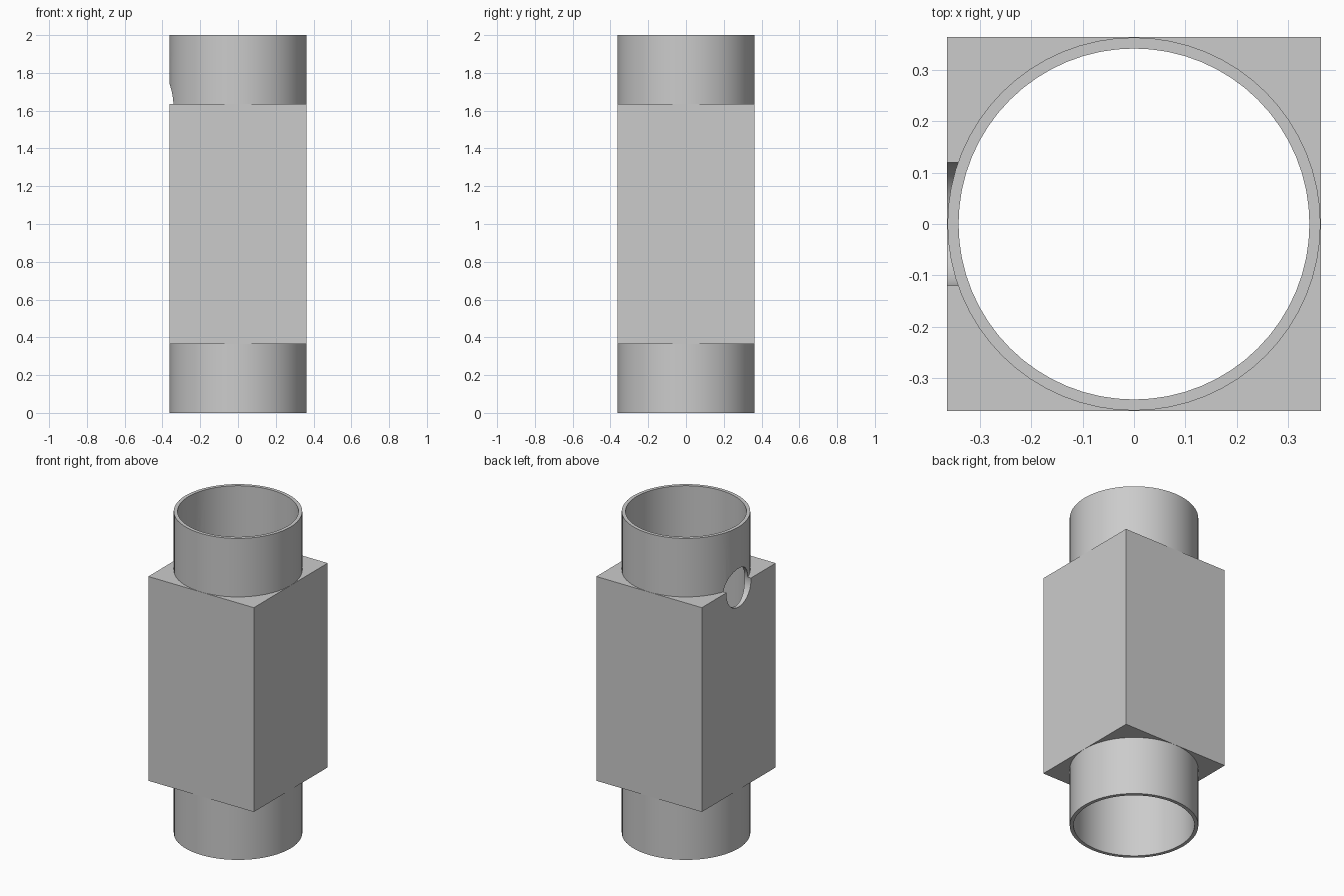
import bpy
import math

cube = bpy.data.objects.get("Cube")
if cube:
    bpy.data.objects.remove(cube)

HEIGHT, HALF = 2.0, 0.363
BLOCK_LOW, BLOCK_HIGH = 0.365, 1.636
OUTER, BORE, HOLE = 0.3625, 0.341, 0.12

grey = bpy.data.materials.new("plain grey")
grey.use_nodes = True
colour = (0.6, 0.6, 0.6, 1)
grey.diffuse_color = colour
grey.node_tree.nodes["Principled BSDF"].inputs["Base Color"].default_value = colour


def cylinder(name, radius, depth, location, rotation=(0, 0, 0)):
    bpy.ops.mesh.primitive_cylinder_add(
        vertices=64, radius=radius, depth=depth, location=location, rotation=rotation)
    obj = bpy.context.object
    obj.name = name
    obj.data.materials.append(grey)
    return obj


def combine(target, tool, operation):
    mod = target.modifiers.new(operation.lower(), "BOOLEAN")
    mod.operation = operation
    mod.solver = "EXACT"
    mod.object = tool
    bpy.context.view_layer.objects.active = target
    bpy.ops.object.modifier_apply(modifier=mod.name)
    bpy.data.objects.remove(tool)


# Square middle block
bpy.ops.mesh.primitive_cube_add(size=1, location=(0, 0, (BLOCK_LOW + BLOCK_HIGH) / 2))
body = bpy.context.object
body.name = "pipe_housing"
body.scale = (2 * HALF, 2 * HALF, BLOCK_HIGH - BLOCK_LOW)
bpy.ops.object.transform_apply(location=True, rotation=True, scale=True)
body.data.materials.append(grey)

# Round pipe ends and the open bore
middle = (0, 0, HEIGHT / 2)
combine(body, cylinder("pipe", OUTER, HEIGHT, middle), "UNION")
combine(body, cylinder("bore", BORE, HEIGHT + 0.2, middle), "DIFFERENCE")

# Round side port through the wall on the right
port = cylinder("side_port", HOLE, 0.4, (-0.4, 0, 1.622), (0, math.pi / 2, 0))
combine(body, port, "DIFFERENCE")

bpy.ops.object.select_all(action="DESELECT")
body.select_set(True)
bpy.context.view_layer.objects.active = body
bpy.ops.object.shade_smooth_by_angle(angle=math.radians(30))
